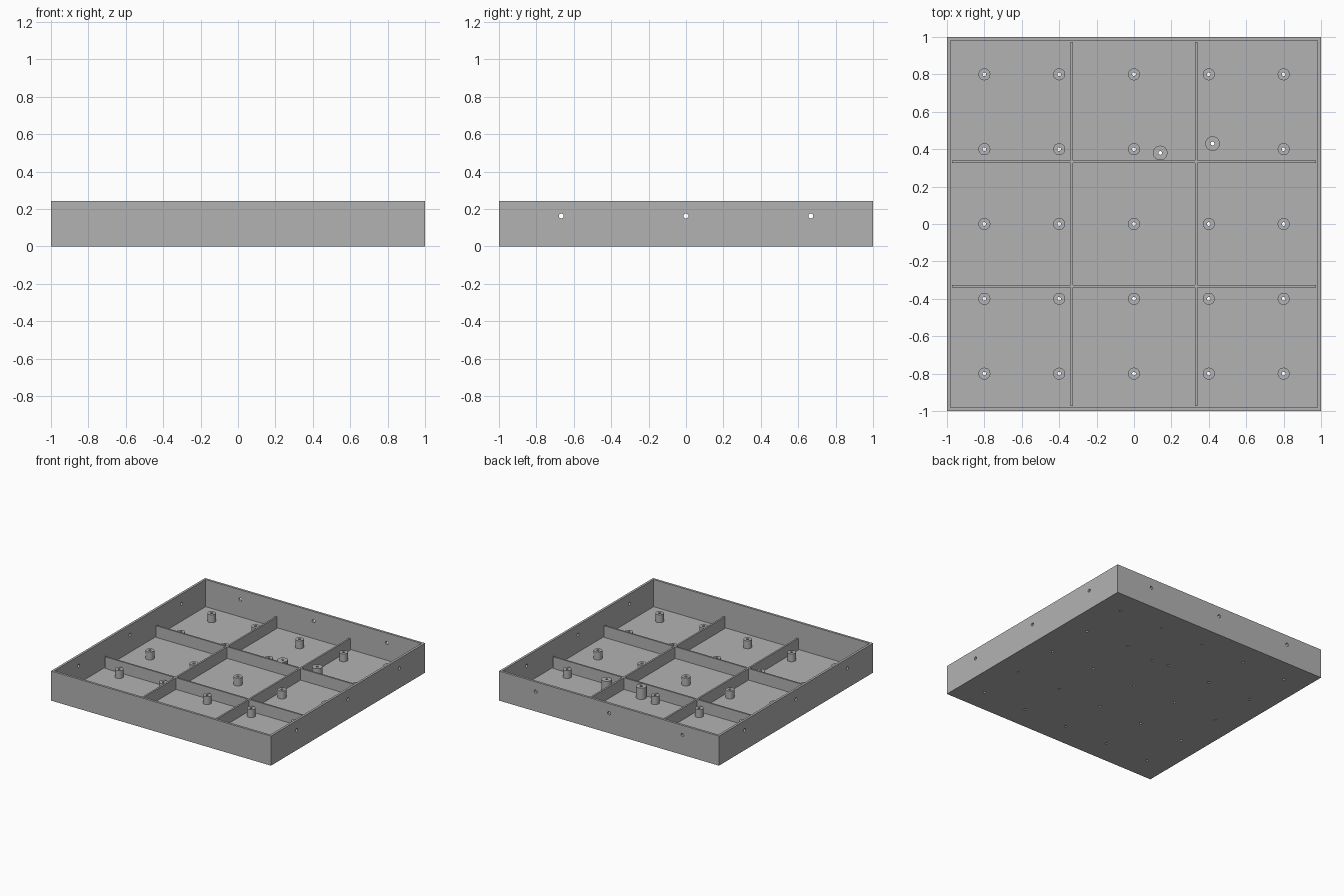
import bpy, bmesh
from math import pi
from mathutils import Matrix

if "Cube" in bpy.data.objects:
    bpy.data.objects.remove(bpy.data.objects["Cube"])

HEIGHT, FLOOR, WALL = 0.243, 0.02, 0.027
RIB_TOP, RIB_POS, RIB_W = 0.115, 0.333, 0.014
INNER = 1 - WALL

grey = bpy.data.materials.new("plain grey")
grey.use_nodes = True
colour = (0.45, 0.45, 0.45, 1)
grey.diffuse_color = colour
grey.node_tree.nodes["Principled BSDF"].inputs["Base Color"].default_value = colour


def finish(name, bm):
    mesh = bpy.data.meshes.new(name)
    bm.to_mesh(mesh)
    bm.free()
    mesh.materials.append(grey)
    obj = bpy.data.objects.new(name, mesh)
    bpy.context.collection.objects.link(obj)
    return obj


def add_box(bm, low, high):
    size = [b - a for a, b in zip(low, high)]
    mid = [(a + b) / 2 for a, b in zip(low, high)]
    bmesh.ops.create_cube(bm, size=1, matrix=Matrix.Translation(mid) @ Matrix.Diagonal((*size, 1)))


def add_rod(bm, centre, radius, depth, turn=Matrix()):
    bmesh.ops.create_cone(bm, cap_ends=True, segments=24, radius1=radius, radius2=radius,
                          depth=depth, matrix=Matrix.Translation(centre) @ turn)


# Standoff layout: regular grid with one shifted post and one extra post
grid = [-0.8, -0.4, 0, 0.4, 0.8]
posts = [(x, y, 0.032, 0.085) for x in grid for y in grid if (x, y) != (0.4, 0.4)]
posts += [(0.42, 0.43, 0.039, 0.113), (0.14, 0.38, 0.039, 0.113)]
BORE = 0.01

# Open tray: box with a raised rim around an inset, lowered floor
bm = bmesh.new()
add_box(bm, (-1, -1, 0), (1, 1, HEIGHT))
top = max(bm.faces, key=lambda f: f.calc_center_median().z)
bmesh.ops.inset_individual(bm, faces=[top], thickness=WALL)
down = bmesh.ops.extrude_discrete_faces(bm, faces=[top])["faces"][0]
for v in down.verts:
    v.co.z = FLOOR
tray = finish("tray", bm)

# Cutter for screw holes in the floor and cable holes in three walls
bm = bmesh.new()
for x, y, _, _ in posts:
    add_rod(bm, (x, y, FLOOR / 2), BORE, FLOOR * 3)
for p in (-0.667, 0, 0.667):
    for side in (-1, 1):
        add_rod(bm, (side * (1 - WALL / 2), p, 0.163), 0.013, WALL * 3, Matrix.Rotation(pi / 2, 4, "Y"))
    add_rod(bm, (p, 1 - WALL / 2, 0.163), 0.013, WALL * 3, Matrix.Rotation(pi / 2, 4, "X"))
cutter = finish("hole_cutter", bm)
cutter.hide_render = True
cutter.hide_set(True)
cut = tray.modifiers.new("holes", "BOOLEAN")
cut.operation, cut.solver, cut.object = "DIFFERENCE", "EXACT", cutter

# Dividers: two full-length ribs, crossed by ribs in three segments
bm = bmesh.new()
h = RIB_W / 2
for p in (-RIB_POS, RIB_POS):
    add_box(bm, (p - h, -INNER, FLOOR), (p + h, INNER, RIB_TOP))
    for a, b in ((-INNER, -RIB_POS - h), (-RIB_POS + h, RIB_POS - h), (RIB_POS + h, INNER)):
        add_box(bm, (a, p - h, FLOOR), (b, p + h, RIB_TOP))
finish("dividers", bm)

# Hollow standoffs, spun from an open tube profile
for i, (x, y, radius, z) in enumerate(posts):
    bm = bmesh.new()
    profile = [(radius, FLOOR), (radius, z), (BORE, z), (BORE, FLOOR)]
    verts = [bm.verts.new((x + r, y, level)) for r, level in profile]
    edges = [bm.edges.new(pair) for pair in zip(verts, verts[1:])]
    bmesh.ops.spin(bm, geom=verts + edges, cent=(x, y, 0), axis=(0, 0, 1), angle=2 * pi,
                   steps=24, use_merge=True)
    bmesh.ops.remove_doubles(bm, verts=bm.verts, dist=0.0001)
    bmesh.ops.recalc_face_normals(bm, faces=bm.faces)
    post = finish(f"standoff_{i + 1}", bm)
    bpy.context.view_layer.objects.active = post
    post.select_set(True)
    bpy.ops.object.shade_smooth_by_angle()
    post.select_set(False)
